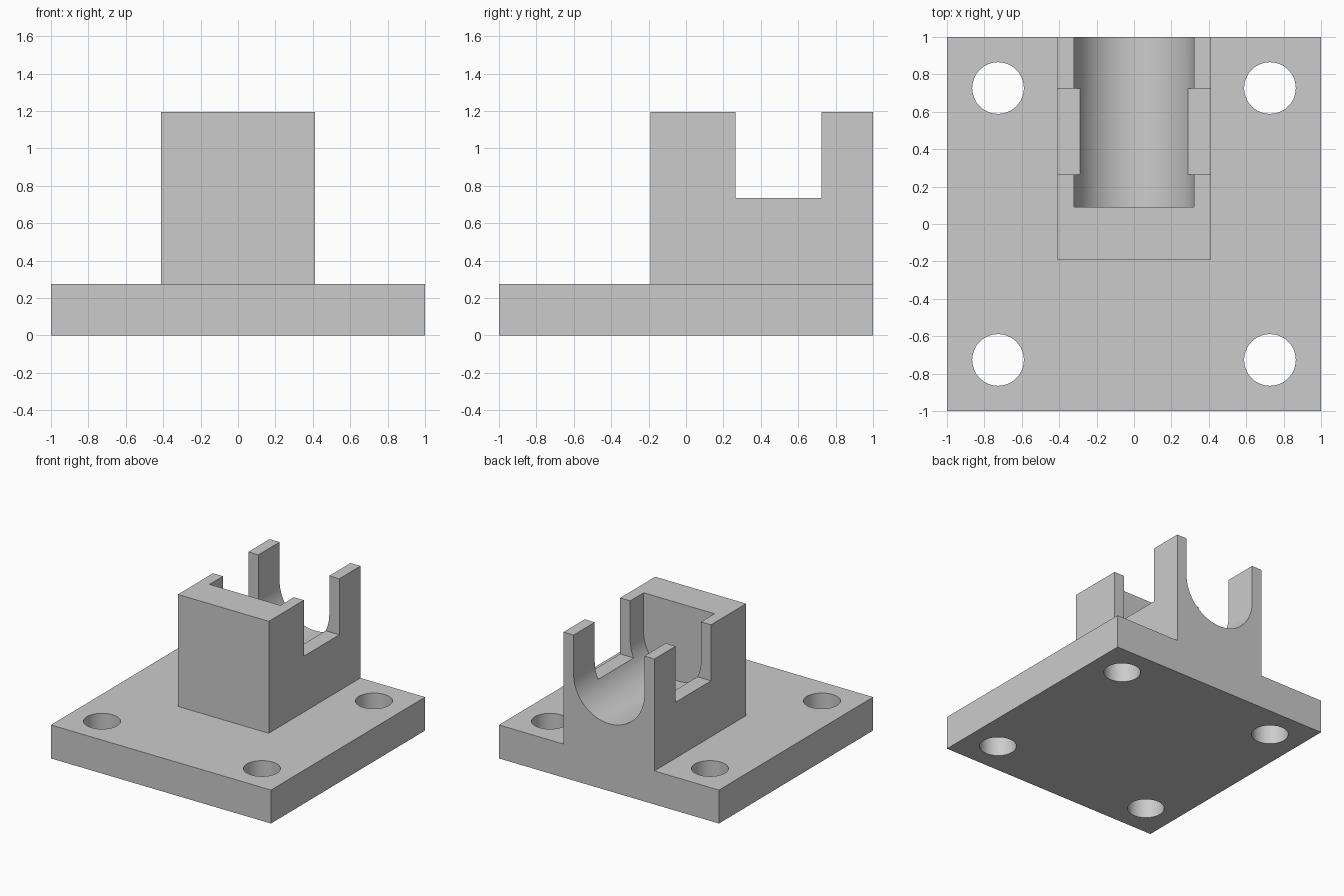
import bpy
import math
from mathutils import Matrix

default = bpy.data.objects.get("Cube")
if default:
    bpy.data.objects.remove(default, do_unlink=True)

# Single flat grey
grey = bpy.data.materials.new("light grey")
grey.use_nodes = True
COLOUR = (0.6, 0.6, 0.6, 1)
grey.diffuse_color = COLOUR
grey.node_tree.nodes["Principled BSDF"].inputs["Base Color"].default_value = COLOUR

BASE_TOP, TOP = 0.275, 1.195
BLOCK_HALF, BLOCK_FRONT = 0.413, -0.19
CHANNEL_R, CHANNEL_Z, CHANNEL_FRONT = 0.322, 0.875, 0.09


def prism(name, profile, depth, matrix=Matrix()):
    """Extrude a counter-clockwise XY profile along +Z, then place it."""
    n = len(profile)
    verts = [(x, y, z) for z in (0, depth) for x, y in profile]
    faces = [tuple(reversed(range(n))), tuple(range(n, 2 * n))]
    faces += [(i, (i + 1) % n, (i + 1) % n + n, i + n) for i in range(n)]
    mesh = bpy.data.meshes.new(name)
    mesh.from_pydata(verts, [], faces)
    mesh.transform(matrix)
    mesh.materials.append(grey)
    obj = bpy.data.objects.new(name, mesh)
    bpy.context.collection.objects.link(obj)
    return obj


def box(name, x0, x1, y0, y1, z0, z1):
    profile = [(x0, y0), (x1, y0), (x1, y1), (x0, y1)]
    return prism(name, profile, z1 - z0, Matrix.Translation((0, 0, z0)))


def arc(cx, cy, r, start, end, steps):
    angles = [start + (end - start) * i / steps for i in range(steps + 1)]
    return [(cx + r * math.cos(a), cy + r * math.sin(a)) for a in angles]


def combine(target, tool, operation):
    """Apply a boolean and remove the tool."""
    mod = target.modifiers.new(operation, 'BOOLEAN')
    mod.object, mod.operation, mod.solver = tool, operation, 'EXACT'
    bpy.context.view_layer.objects.active = target
    bpy.ops.object.modifier_apply(modifier=mod.name)
    bpy.data.objects.remove(tool, do_unlink=True)


# Base plate with the upright block flush to its back edge
bracket = box("mounting_bracket", -1, 1, -1, 1, 0, BASE_TOP)
block = box("upright_block", -BLOCK_HALF, BLOCK_HALF, BLOCK_FRONT, 1, BASE_TOP, TOP)
combine(bracket, block, 'UNION')

# Round-bottomed channel, open at the top and back
profile = arc(0, CHANNEL_Z, CHANNEL_R, math.pi, 2 * math.pi, 48)
profile += [(CHANNEL_R, TOP + 0.2), (-CHANNEL_R, TOP + 0.2)]
place = Matrix.Translation((0, 1.2, 0)) @ Matrix.Rotation(math.pi / 2, 4, 'X')
channel = prism("channel_cutter", profile, 1.2 - CHANNEL_FRONT, place)
combine(bracket, channel, 'DIFFERENCE')

# Notch through both side walls
notch = box("notch_cutter", -0.6, 0.6, 0.265, 0.725, 0.735, TOP + 0.2)
combine(bracket, notch, 'DIFFERENCE')

# Four corner bolt holes
for sx in (-1, 1):
    for sy in (-1, 1):
        circle = arc(sx * 0.727, sy * 0.727, 0.138, 0, 2 * math.pi, 64)[:-1]
        hole = prism("hole_cutter", circle, 0.6, Matrix.Translation((0, 0, -0.15)))
        combine(bracket, hole, 'DIFFERENCE')

# Smooth the curved walls, keep the corners crisp
bpy.ops.object.select_all(action='DESELECT')
bracket.select_set(True)
bpy.context.view_layer.objects.active = bracket
bpy.ops.object.shade_smooth_by_angle(angle=math.radians(25))
